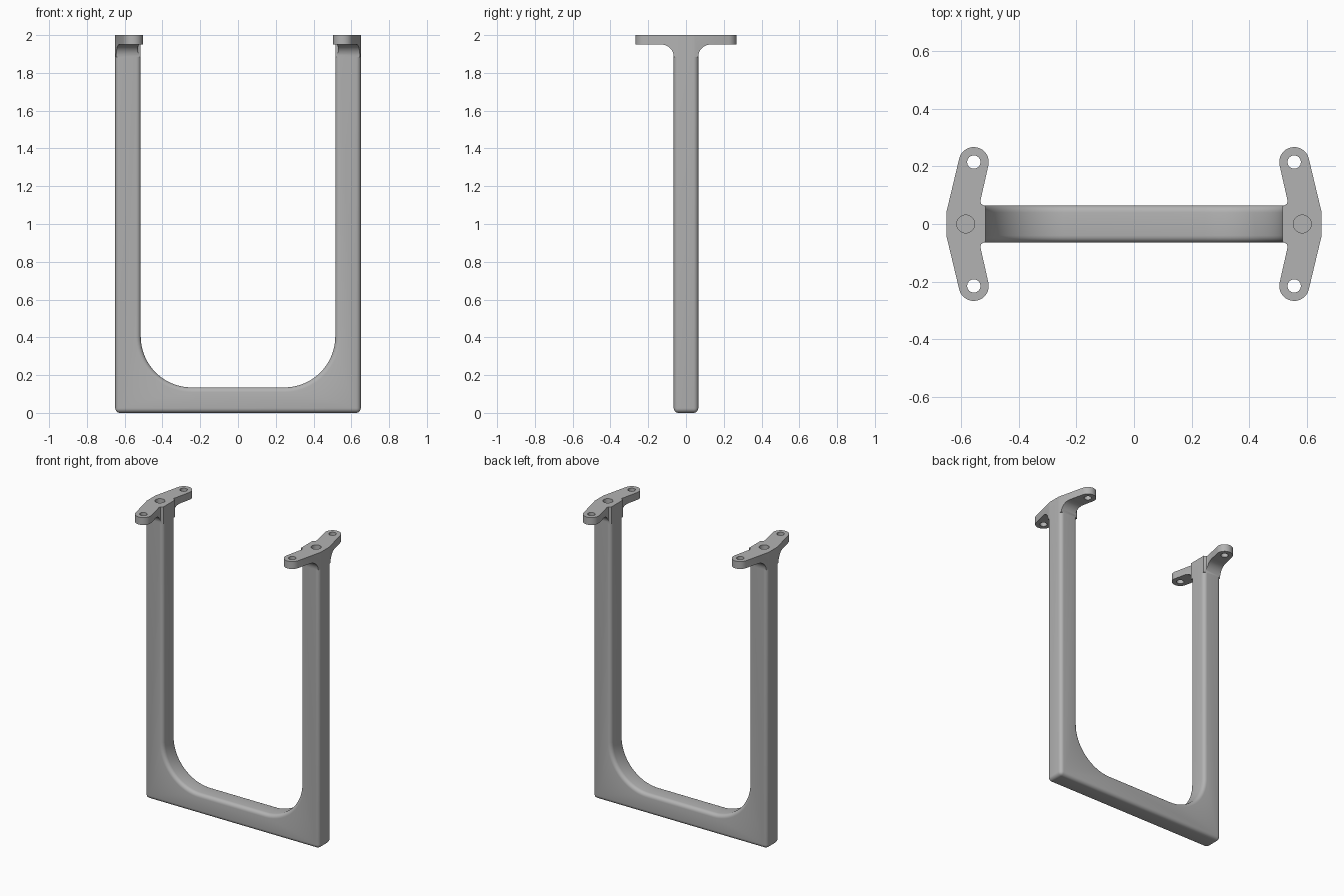
import bpy, bmesh
from math import sin, cos, pi, atan2, radians

cube = bpy.data.objects.get("Cube")
if cube:
    bpy.data.objects.remove(cube, do_unlink=True)

HALF_W, INNER, HALF_T, TOP = 0.65, 0.515, 0.065, 2.0
BAR, CORNER = 0.135, 0.27
PAD_Z, FILLET = 1.95, 0.065

metal = bpy.data.materials.new("satin grey")
metal.use_nodes = True
metal.diffuse_color = (0.45, 0.45, 0.45, 1)
metal.node_tree.nodes["Principled BSDF"].inputs["Base Color"].default_value = metal.diffuse_color


def arc(cx, cy, r, start, end, n=12):
    return [(cx + r * cos(start + (end - start) * i / n),
             cy + r * sin(start + (end - start) * i / n)) for i in range(n + 1)]


def prism(name, outline, place, low, high, rounded=None):
    """Extrude a 2D outline from low to high; optionally round chosen edges."""
    bm = bmesh.new()
    face = bm.faces.new([bm.verts.new(place(a, b, low)) for a, b in outline])
    step = place(0, 0, high - low)
    moved = bmesh.ops.extrude_face_region(bm, geom=[face])["geom"]
    bmesh.ops.translate(bm, vec=step, verts=[v for v in moved if isinstance(v, bmesh.types.BMVert)])
    bmesh.ops.recalc_face_normals(bm, faces=bm.faces)
    if rounded:
        bmesh.ops.bevel(bm, geom=[e for e in bm.edges if rounded(e)], offset=0.025,
                        segments=5, profile=0.5, affect='EDGES')
    mesh = bpy.data.meshes.new(name)
    bm.to_mesh(mesh)
    bm.free()
    mesh.materials.append(metal)
    obj = bpy.data.objects.new(name, mesh)
    bpy.context.collection.objects.link(obj)
    return obj


def combine(obj, other, operation):
    """Apply a boolean and discard the second solid."""
    mod = obj.modifiers.new("combine", 'BOOLEAN')
    mod.object, mod.operation, mod.solver = other, operation, 'EXACT'
    bpy.ops.object.select_all(action='DESELECT')
    bpy.context.view_layer.objects.active = obj
    obj.select_set(True)
    bpy.ops.object.modifier_apply(modifier=mod.name)
    bpy.data.objects.remove(other, do_unlink=True)


def along_x(a, b, c): return (c, a, b)
def along_y(a, b, c): return (a, c, b)
def along_z(a, b, c): return (a, b, c)


# U-shaped frame: square outside, large rounded corners inside
half = [(HALF_W, 0), (HALF_W, TOP), (INNER, TOP)]
half += arc(INNER - CORNER, BAR + CORNER, CORNER, 0, -pi / 2, 20)
outline = half + [(-x, z) for x, z in reversed(half)]


def frame_edge(e):
    a, b = (v.co for v in e.verts)
    if min(a.z, b.z) > TOP - 0.01:
        return False
    return abs(a.y - b.y) < 0.01 or max(a.z, b.z) < 0.01


frame = prism("u_frame", outline, along_y, -HALF_T, HALF_T, frame_edge)

# Swept-back mounting pad outline, with rounded ends
END_X, END_Y, END_R, HOLE_X = 0.556, 0.215, 0.052, 0.584
tilt = atan2(0.045, 0.185)
side = [(HALF_W, 0.045)] + arc(END_X, END_Y, END_R, tilt, tilt + pi, 16)
side += [(0.533, 0.08), (0.531, 0.071), (0.525, 0.066), (INNER, 0.062)]
pad_outline = side + [(x, -y) for x, y in reversed(side)]

# Side profile that fillets each pad into its leg
flare = [(HALF_T, PAD_Z - FILLET)]
flare += arc(HALF_T + FILLET, PAD_Z - FILLET, FILLET, pi, pi / 2, 10)[1:]
flare += [(0.3, PAD_Z), (0.3, TOP)]
flare_outline = flare + [(-y, z) for y, z in reversed(flare)]

for s in (1, -1):
    pad = prism("mounting_pad", [(s * x, y) for x, y in pad_outline], along_z, 1.8, TOP)
    combine(pad, prism("flare", flare_outline, along_x, -1, 1), 'INTERSECT')
    combine(frame, pad, 'UNION')
    # Two through holes and one blind centre hole
    for x, y, r, low in ((END_X, END_Y, 0.023, 1.85), (END_X, -END_Y, 0.023, 1.85),
                         (HOLE_X, 0, 0.031, 1.88)):
        circle = arc(s * x, y, r, 0, 2 * pi, 32)[:-1]
        combine(frame, prism("hole", circle, along_z, low, 2.1), 'DIFFERENCE')

bpy.ops.object.select_all(action='DESELECT')
bpy.context.view_layer.objects.active = frame
frame.select_set(True)
bpy.ops.object.shade_smooth_by_angle(angle=radians(30))
